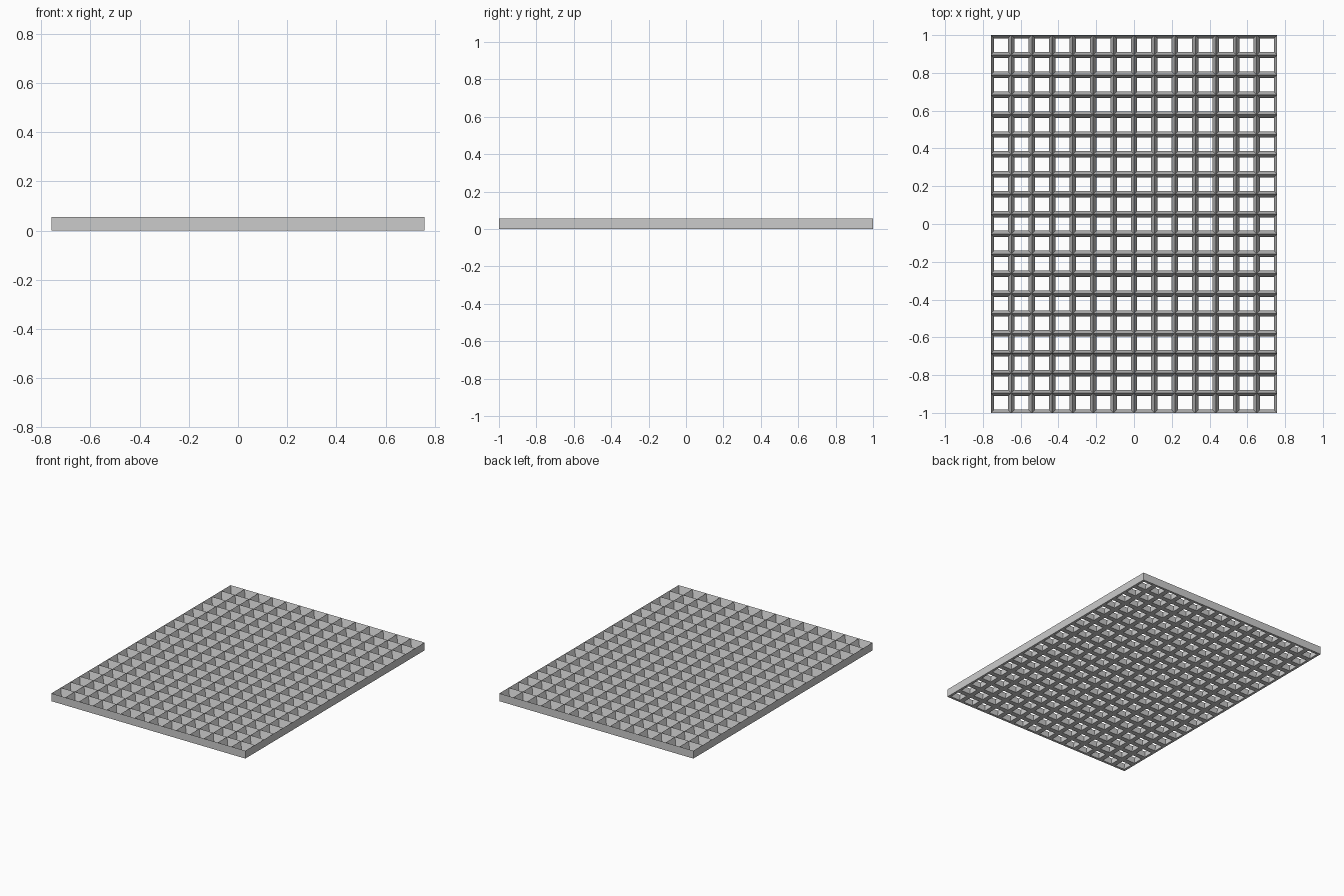
import bpy, bmesh

if "Cube" in bpy.data.objects:
    bpy.data.objects.remove(bpy.data.objects["Cube"])

WIDTH, DEPTH, HEIGHT = 1.515, 2.0, 0.055
COLS, ROWS = 14, 19
INSET = 0.017            # slope of each cell wall, from top ridge to bottom hole

bm = bmesh.new()


def rect(x0, x1, y0, y1, z):
    return [bm.verts.new(p) for p in ((x0, y0, z), (x1, y0, z), (x1, y1, z), (x0, y1, z))]


px, py = WIDTH / COLS, DEPTH / ROWS
for i in range(COLS):
    for j in range(ROWS):
        x0, y0 = -WIDTH / 2 + i * px, -DEPTH / 2 + j * py
        x1, y1 = x0 + px, y0 + py
        ridge = rect(x0, x1, y0, y1, HEIGHT)
        hole = rect(x0 + INSET, x1 - INSET, y0 + INSET, y1 - INSET, 0)
        base = rect(x0, x1, y0, y1, 0)
        # Which sides of this cell lie on the outer border
        border = (j == 0, i == COLS - 1, j == ROWS - 1, i == 0)
        for k in range(4):
            n = (k + 1) % 4
            bm.faces.new((ridge[n], ridge[k], hole[k], hole[n]))   # tapered wall
            bm.faces.new((hole[n], hole[k], base[k], base[n]))     # underside
            if border[k]:
                bm.faces.new((base[k], base[n], ridge[n], ridge[k]))  # outer wall

# Weld the cells into one grille
bmesh.ops.remove_doubles(bm, verts=bm.verts[:], dist=0.0005)
bmesh.ops.recalc_face_normals(bm, faces=bm.faces[:])

mesh = bpy.data.meshes.new("grid_panel")
bm.to_mesh(mesh)
bm.free()
panel = bpy.data.objects.new("grid_panel", mesh)
bpy.context.collection.objects.link(panel)
